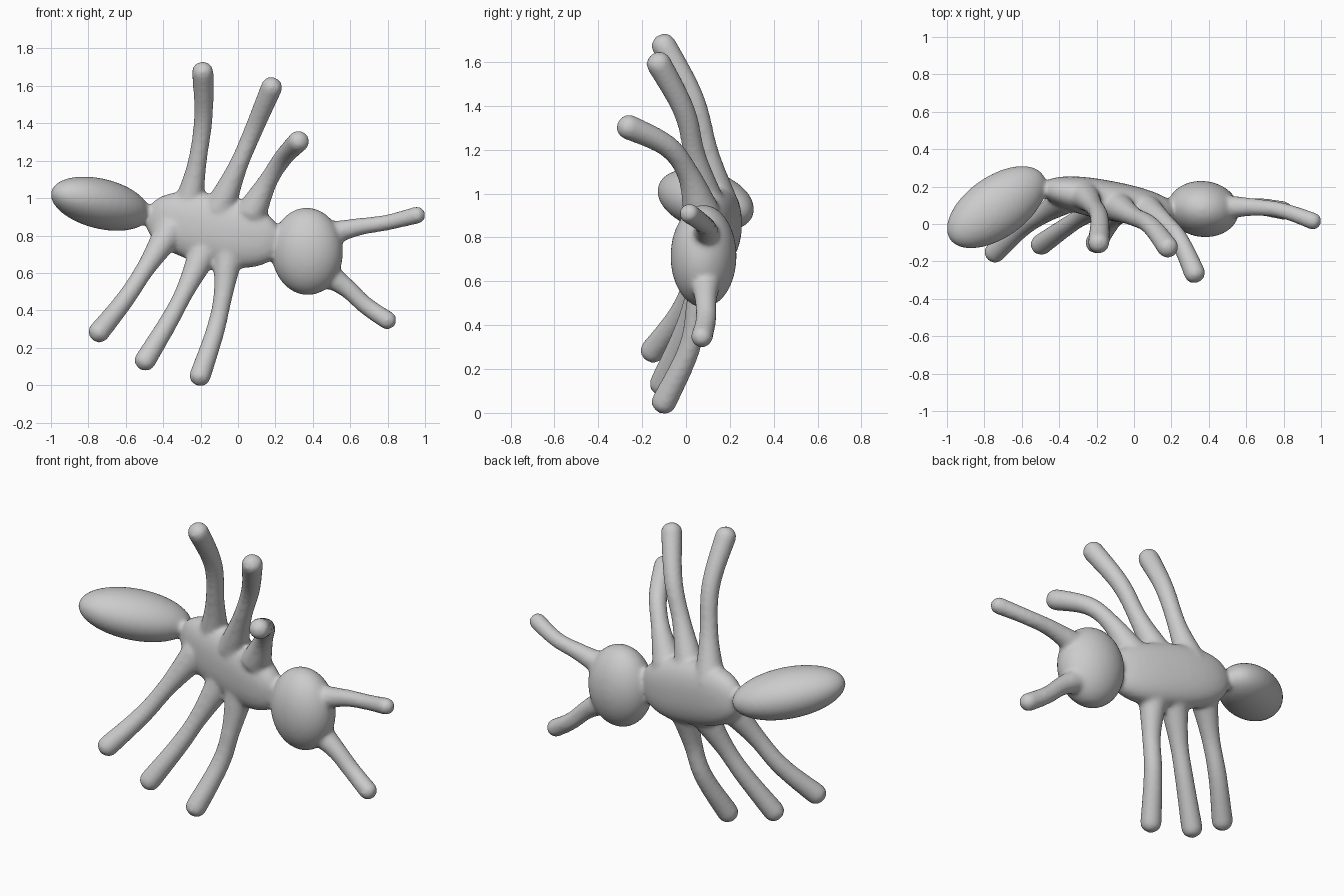
import bpy, bmesh, math
from mathutils import Vector, Matrix

if "Cube" in bpy.data.objects:
    bpy.data.objects.remove(bpy.data.objects["Cube"])

bm = bmesh.new()


def blob(center, axis, half, power=1.0):
    """Ellipsoid with its long side along axis; power < 1 makes it boxier."""
    u = Vector(axis).normalized()
    v = Vector((0, 0, 1)).cross(u).normalized()
    w = u.cross(v)
    basis = Matrix((u, v, w)).transposed()
    verts = bmesh.ops.create_uvsphere(bm, u_segments=40, v_segments=24, radius=1)["verts"]
    for vert in verts:
        p = Vector([math.copysign(abs(c) ** power, c) * h for c, h in zip(vert.co, half)])
        vert.co = Vector(center) + basis @ p


def spline(vals, t):
    """Catmull-Rom value at t in 0..1 through evenly spaced values."""
    n = len(vals) - 1
    i = min(int(t * n), n - 1)
    f = t * n - i
    b, c = vals[i], vals[i + 1]
    a = vals[i - 1] if i > 0 else b * 2 - c
    d = vals[i + 2] if i + 2 <= n else c * 2 - b
    return (b * 2 + (c - a) * f + (a * 2 - b * 5 + c * 4 - d) * f * f
            + (b * 3 - a - c * 3 + d) * f ** 3) * 0.5


def limb(points, radii, steps=48, sides=16):
    """Tapered tube through points, with a rounded tip at the last point."""
    pts = [Vector(p) for p in points]
    path = [spline(pts, i / steps) for i in range(steps + 1)]
    rings = []
    for i, p in enumerate(path):
        tan = (path[min(i + 1, steps)] - path[max(i - 1, 0)]).normalized()
        side = tan.cross(Vector((0, 1, 0))).normalized()
        up = side.cross(tan)
        r = spline(radii, i / steps)
        gap = min((path[-1] - p).length, r)
        r = max(math.sqrt(max(r * r - (r - gap) ** 2, 0)), 0.006)
        rings.append([bm.verts.new(p + (side * math.cos(a) + up * math.sin(a)) * r)
                      for a in (math.tau * k / sides for k in range(sides))])
    for a, b in zip(rings, rings[1:]):
        for k in range(sides):
            j = (k + 1) % sides
            bm.faces.new((a[k], a[j], b[j], b[k]))
    bm.faces.new(rings[0])
    bm.faces.new(rings[-1])


# abdomen, thorax, head
blob((-0.735, 0.09, 0.97), (0.81, 0.57, -0.21), (0.31, 0.165, 0.133))
blob((-0.13, 0.125, 0.83), (0.68, -0.13, -0.15), (0.375, 0.105, 0.185), 0.86)
blob((0.37, 0.08, 0.715), (1, -0.12, 0.04), (0.192, 0.15, 0.234))

# three upper legs, then three lower legs
legs = [
    [(-0.27, 0.16, 0.94), (-0.22, 0.10, 1.18), (-0.185, 0.03, 1.44), (-0.19, -0.13, 1.725)],
    [(-0.10, 0.10, 0.94), (0.00, 0.04, 1.17), (0.09, -0.01, 1.38), (0.20, -0.15, 1.64)],
    [(0.07, 0.07, 0.92), (0.16, 0.01, 1.09), (0.245, -0.09, 1.22), (0.345, -0.31, 1.325)],
    [(-0.36, 0.14, 0.83), (-0.49, 0.05, 0.63), (-0.61, -0.03, 0.45), (-0.775, -0.18, 0.245)],
    [(-0.17, 0.12, 0.74), (-0.28, 0.04, 0.51), (-0.37, -0.02, 0.34), (-0.525, -0.13, 0.085)],
    [(-0.05, 0.10, 0.72), (-0.08, 0.05, 0.48), (-0.125, 0.01, 0.28), (-0.22, -0.125, 0.0)],
]
for leg in legs:
    limb(leg, [0.085, 0.052, 0.051, 0.060])

# antennae
limb([(0.45, 0.09, 0.80), (0.64, 0.09, 0.845), (0.80, 0.07, 0.87), (1.0, 0.0, 0.92)],
     [0.07, 0.048, 0.043, 0.048])
limb([(0.45, 0.09, 0.61), (0.58, 0.09, 0.52), (0.69, 0.09, 0.42), (0.84, 0.065, 0.32)],
     [0.075, 0.052, 0.048, 0.052])

# fuse everything into one softly blended body
bmesh.ops.recalc_face_normals(bm, faces=bm.faces)
mesh = bpy.data.meshes.new("insect_body")
bm.to_mesh(mesh)
bm.free()
body = bpy.data.objects.new("insect_body", mesh)
bpy.context.collection.objects.link(body)
fuse = body.modifiers.new("fuse", "REMESH")
fuse.mode = "VOXEL"
fuse.voxel_size = 0.012
fuse.use_smooth_shade = True
soften = body.modifiers.new("soften", "SMOOTH")
soften.factor = 0.5
soften.iterations = 10
